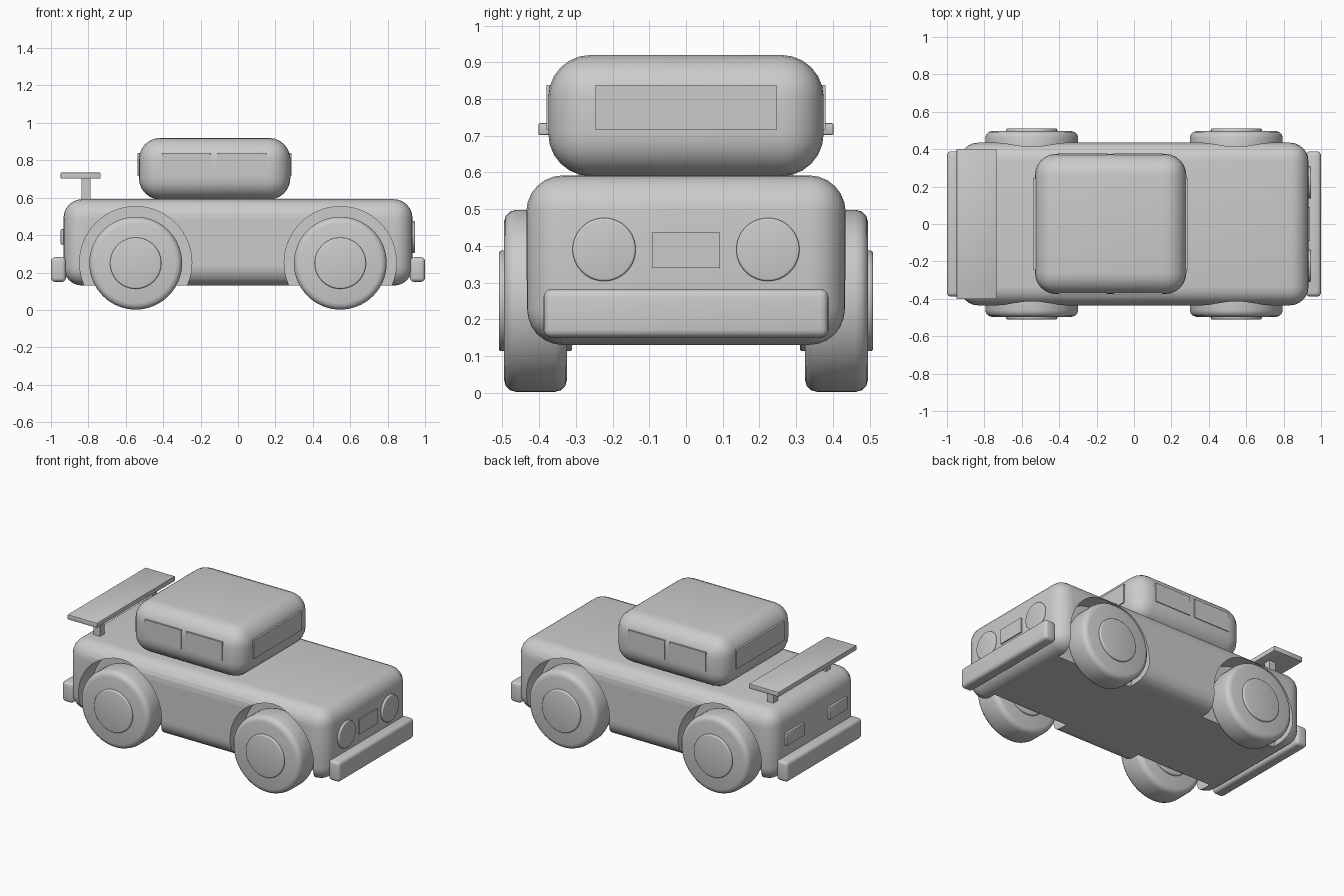
import bpy, math

if "Cube" in bpy.data.objects:
    bpy.data.objects.remove(bpy.data.objects["Cube"])


def finish(ob, bevel, segments):
    if bevel:
        m = ob.modifiers.new("Bevel", "BEVEL")
        m.width, m.segments = bevel, segments
        m.limit_method, m.angle_limit = "ANGLE", math.radians(40)
        bpy.ops.object.modifier_apply(modifier=m.name)
    bpy.ops.object.shade_smooth_by_angle(angle=math.radians(35))
    return ob


def box(name, x, y, z, bevel=0.0, segments=3):
    """Box from (min, max) ranges on each axis."""
    r = (x, y, z)
    bpy.ops.mesh.primitive_cube_add(size=1, location=[(a + b) / 2 for a, b in r])
    ob = bpy.context.object
    ob.name = name
    ob.scale = [b - a for a, b in r]
    bpy.ops.object.transform_apply(location=False, rotation=False, scale=True)
    return finish(ob, bevel, segments)


def disc(name, loc, radius, depth, axis, bevel=0.0):
    rot = (math.pi / 2, 0, 0) if axis == "y" else (0, math.pi / 2, 0)
    bpy.ops.mesh.primitive_cylinder_add(vertices=64, radius=radius, depth=depth,
                                        location=loc, rotation=rot)
    ob = bpy.context.object
    ob.name = name
    bpy.ops.object.transform_apply(location=False, rotation=True, scale=False)
    return finish(ob, bevel, 3)


# Body shell with four wheel arches cut out
body = box("body", (-0.933, 0.933), (-0.435, 0.435), (0.13, 0.592), 0.1, 6)
for sx in (-1, 1):
    for sy in (-1, 1):
        cutter = disc("arch_cutter", (sx * 0.547, sy * 0.45, 0.253), 0.3, 0.32, "y")
        cutter.hide_render = True
        bpy.context.view_layer.objects.active = body
        m = body.modifiers.new("Arch", "BOOLEAN")
        m.object, m.operation, m.solver = cutter, "DIFFERENCE", "EXACT"
        bpy.ops.object.modifier_apply(modifier=m.name)
        bpy.data.objects.remove(cutter)
bpy.ops.object.select_all(action="DESELECT")
body.select_set(True)
bpy.ops.object.shade_smooth_by_angle(angle=math.radians(35))

# Cabin with windscreens and side windows
box("cabin", (-0.53, 0.28), (-0.375, 0.375), (0.59, 0.92), 0.115, 6)
box("front_windscreen", (0.26, 0.287), (-0.246, 0.246), (0.715, 0.838))
box("rear_windscreen", (-0.537, -0.51), (-0.246, 0.246), (0.715, 0.838))
for sy in (-1, 1):
    y = sorted((sy * 0.35, sy * 0.38))
    box("side_window_rear", (-0.407, -0.145), y, (0.715, 0.838))
    box("side_window_front", (-0.11, 0.152), y, (0.715, 0.838))

# Wheels and hubs
for sx in (-1, 1):
    for sy in (-1, 1):
        loc = (sx * 0.547, sy * 0.41, 0.25)
        disc("wheel", loc, 0.248, 0.172, "y", 0.034)
        disc("hub", loc, 0.137, 0.2, "y", 0.008)

# Bumpers
for name, x in (("front_bumper", (0.92, 1.0)), ("rear_bumper", (-1.0, -0.92))):
    box(name, x, (-0.388, 0.388), (0.15, 0.282), 0.022, 4)

# Headlights, grille and tail lights
box("grille", (0.9, 0.941), (-0.092, 0.092), (0.34, 0.437))
for sy in (-1, 1):
    disc("headlight", (0.92, sy * 0.223, 0.39), 0.086, 0.052, "x", 0.006)
    box("tail_light", (-0.948, -0.9), sorted((sy * 0.128, sy * 0.315)), (0.35, 0.432), 0.005, 2)

# Rear spoiler on two posts
box("spoiler", (-0.948, -0.735), (-0.402, 0.402), (0.702, 0.734), 0.004, 2)
for sy in (-1, 1):
    box("spoiler_post", (-0.836, -0.788), sorted((sy * 0.247, sy * 0.293)), (0.57, 0.71))
